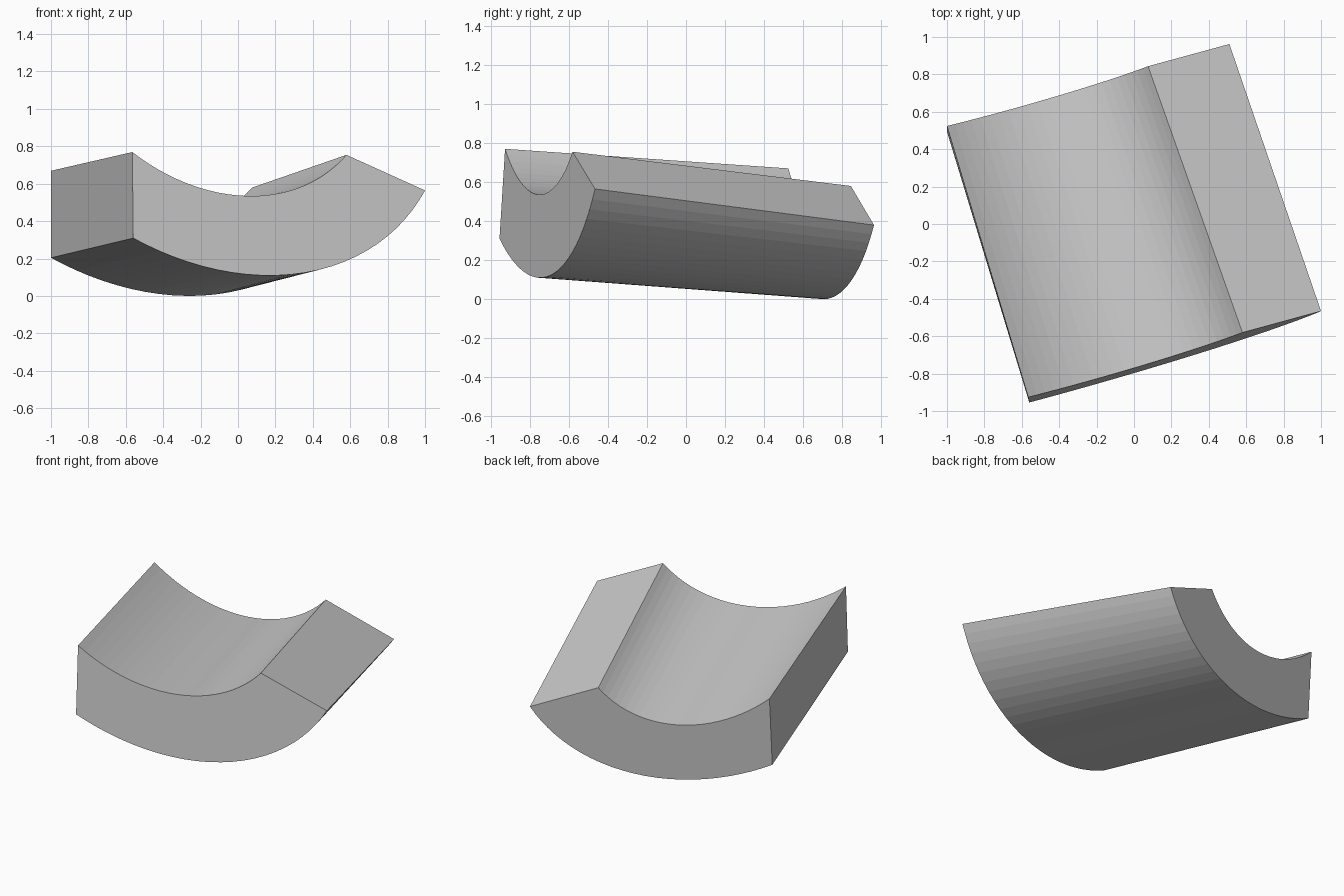
import bpy, bmesh

if "Cube" in bpy.data.objects:
    bpy.data.objects.remove(bpy.data.objects["Cube"])

SEGMENTS = 24
WEIGHT = 0.75


def arc(start, control, end):
    """Elliptical arc in x, z (rational quadratic curve)."""
    points = []
    for i in range(SEGMENTS + 1):
        t = i / SEGMENTS
        a, b, c = (1 - t) ** 2, 2 * WEIGHT * t * (1 - t), t * t
        points.append([(a * p + b * q + c * r) / (a + b + c)
                       for p, q, r in zip(start, control, end)])
    return points


# Curved end profiles: start, control and end of the inner and outer arcs,
# plus the offset of the slightly tilted plane each end lies in
front = (arc((-0.565, 0.77), (0.129, 0.232), (0.58, 0.755)),
         arc((-0.56, 0.31), (0.537, -0.292), (1.0, 0.565)), -0.805)
back = (arc((-1.0, 0.67), (-0.35, 0.087), (0.075, 0.58)),
        arc((-1.0, 0.205), (0.04, -0.37), (0.51, 0.38)), 0.783)

bm = bmesh.new()


def add_row(points, offset):
    return [bm.verts.new((x, offset + 0.3025 * x + 0.065 * z, z)) for x, z in points]


inner_front, outer_front = (add_row(p, front[2]) for p in front[:2])
inner_back, outer_back = (add_row(p, back[2]) for p in back[:2])

# Trough, underside and both end walls as strips around the section
loop = [inner_front, outer_front, outer_back, inner_back]
for k in range(4):
    a, b = loop[k], loop[(k + 1) % 4]
    for i in range(SEGMENTS):
        bm.faces.new((a[i], a[i + 1], b[i + 1], b[i]))

# Flat long sides
for i in (0, SEGMENTS):
    bm.faces.new([row[i] for row in loop])

bmesh.ops.recalc_face_normals(bm, faces=bm.faces)
low = min(v.co.z for v in bm.verts)
bmesh.ops.translate(bm, verts=bm.verts, vec=(0, 0, -low))

mesh = bpy.data.meshes.new("curved_block")
bm.to_mesh(mesh)
bm.free()
block = bpy.data.objects.new("curved_block", mesh)
bpy.context.collection.objects.link(block)
